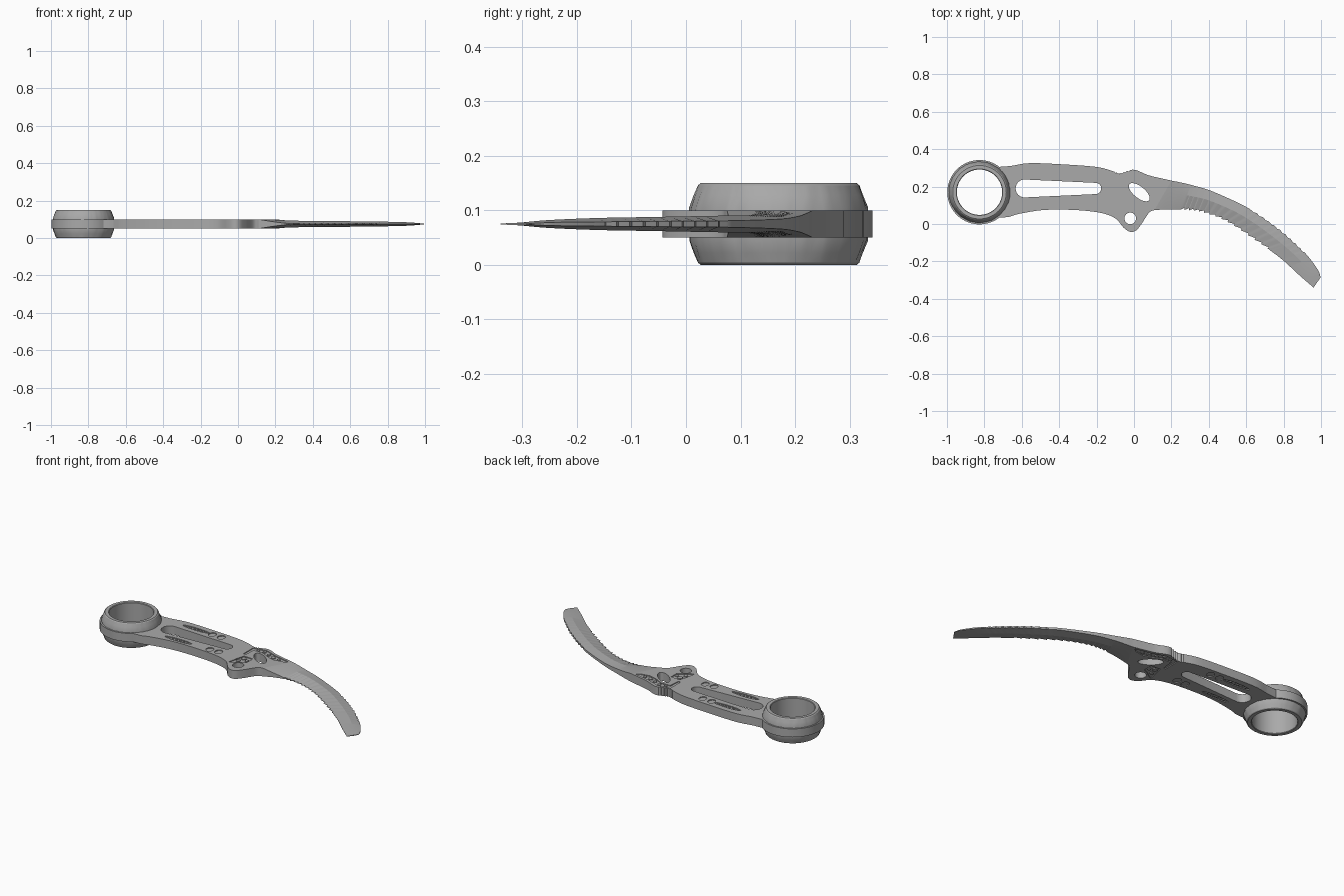
import bpy, bmesh, math, random
from mathutils import Vector

random.seed(4)
if "Cube" in bpy.data.objects:
    bpy.data.objects.remove(bpy.data.objects["Cube"])

MID = 0.075          # height of the centre plane
RING = (-0.826, 0.17)

steel = bpy.data.materials.new("grey_steel")
steel.use_nodes = True
GREY = (0.4, 0.4, 0.4, 1)
steel.diffuse_color = GREY
steel.node_tree.nodes["Principled BSDF"].inputs["Base Color"].default_value = GREY


def add_mesh(name, mesh, z=0.0, angle=25):
    obj = bpy.data.objects.new(name, mesh)
    bpy.context.collection.objects.link(obj)
    obj.location.z = z
    mesh.materials.clear()
    mesh.materials.append(steel)
    bpy.ops.object.select_all(action="DESELECT")
    obj.select_set(True)
    bpy.context.view_layer.objects.active = obj
    bpy.ops.object.shade_smooth_by_angle(angle=math.radians(angle))
    return obj


def spline(points, steps):
    """Smooth path through the points."""
    p = [Vector(q) for q in points]
    p = [p[0] * 2 - p[1]] + p + [p[-1] * 2 - p[-2]]
    out = []
    for i in range(1, len(p) - 2):
        a, b, c, d = p[i - 1:i + 3]
        for k in range(steps):
            t = k / steps
            out.append((b * 2 + (c - a) * t + (a * 2 - b * 5 + c * 4 - d) * t ** 2
                        + (b * 3 - a - c * 3 + d) * t ** 3) / 2)
    return out + [p[-2]]


def oval(cx, cy, rx, ry=None, turn=0, n=32):
    ry = ry or rx
    c, s = math.cos(turn), math.sin(turn)
    ring = [(rx * math.cos(a), ry * math.sin(a)) for a in (math.tau * i / n for i in range(n))]
    return [(cx + x * c - y * s, cy + x * s + y * c) for x, y in ring]


def plate(name, loops, z, half):
    """Flat plate with nested holes and islands."""
    curve = bpy.data.curves.new(name, "CURVE")
    curve.dimensions, curve.fill_mode, curve.extrude = "2D", "BOTH", half
    for loop in loops:
        sp = curve.splines.new("POLY")
        sp.points.add(len(loop) - 1)
        for point, xy in zip(sp.points, loop):
            point.co = (xy[0], xy[1], 0, 1)
        sp.use_cyclic_u = True
    helper = bpy.data.objects.new(name + "_helper", curve)
    mesh = bpy.data.meshes.new_from_object(helper)
    bpy.data.objects.remove(helper)
    return add_mesh(name, mesh, z)


# Handle outline: ring end, back edge with thumb grooves, guard and belly
arc = [(RING[0] + 0.172 * math.cos(a), RING[1] + 0.172 * math.sin(a))
       for a in (math.radians(308 - 256 * i / 60) for i in range(61))]
back = spline([(-0.66, 0.31), (-0.56, 0.325), (-0.4, 0.32), (-0.2, 0.305), (-0.105, 0.28),
               (-0.07, 0.275), (0, 0.29), (0.08, 0.26), (0.2, 0.232)], 8)
for i, v in enumerate(back):
    if -0.11 < v.x < -0.02 and i % 2:
        v.y -= 0.007
belly = spline([(0.11, 0.075), (0.08, 0.06), (0.04, 0), (0.01, -0.035), (-0.02, -0.042),
                (-0.055, -0.02), (-0.1, 0.03), (-0.18, 0.06), (-0.32, 0.075),
                (-0.48, 0.075), (-0.61, 0.055), (-0.67, 0.037)], 8)
outline = arc + back + belly

# Through holes: finger ring, long slot, guard oval, lanyard hole
slot = [(x, y) for cx, r, a0 in ((-0.585, 0.048, 90), (-0.205, 0.03, -90))
        for x, y in ((cx + r * math.cos(math.radians(a0 + 15 * i)),
                      0.19 + r * math.sin(math.radians(a0 + 15 * i))) for i in range(13))]
holes = [oval(*RING, 0.123, n=48), slot, oval(-0.02, 0.03, 0.031),
         oval(0.028, 0.17, 0.068, 0.03, math.radians(-39))]

# Shallow engraving: guard pockets, handle channels and dimples
engraving = [
    [(-0.08, 0.26), (-0.06, 0.262), (0, 0.272), (0.08, 0.243), (0.18, 0.222), (0.16, 0.205),
     (0.1, 0.195), (0.05, 0.21), (0, 0.235), (-0.06, 0.235), (-0.065, 0.165), (-0.08, 0.165)],
    [(-0.06, 0.145), (0, 0.14), (0, 0.085), (-0.03, 0.072), (-0.06, 0.05), (-0.085, 0.035),
     (-0.075, 0.09)]]
for x, y, r in ((-0.04, 0.25, 0.01), (0, 0.253, 0.012), (0.04, 0.235, 0.012),
                (0.08, 0.22, 0.014), (0.12, 0.214, 0.011), (-0.045, 0.12, 0.016),
                (-0.015, 0.105, 0.012), (-0.055, 0.08, 0.013)):
    engraving.append(oval(x, y, r, n=6))
for y, tilt in ((0.277, -0.02), (0.107, 0.0)):
    engraving.append(oval(-0.47, y, 0.09, 0.014, tilt, 24))
    engraving += [oval(-0.53 + 0.024 * i, y, 0.008, 0.006, n=6) for i in range(6)]
for x, y in ((-0.36, 0.272), (-0.3, 0.27), (-0.262, 0.108), (-0.205, 0.11)):
    engraving.append(oval(x, y, 0.021, 0.025, n=16))

plate("handle_core", [outline] + holes, MID, 0.020)
for name, side in (("upper", 1), ("lower", -1)):
    plate(name + "_handle_face", [outline] + holes + engraving, MID + side * 0.0225, 0.0025)

# Finger ring: lathed collar with roughened slopes
profile = [(0.121, 0.003), (0.124, 0), (0.143, 0), (0.148, 0.004), (0.155, 0.022), (0.163, 0.045),
           (0.163, 0.105), (0.155, 0.128), (0.148, 0.146), (0.143, 0.15), (0.124, 0.15),
           (0.121, 0.147)]
bm = bmesh.new()
SEG = 96
rows = []
for i in range(SEG):
    a = math.tau * i / SEG
    row = []
    for r, z in profile:
        if r > 0.15:
            r += random.uniform(-0.0015, 0.0015)
        row.append(bm.verts.new((RING[0] + r * math.cos(a), RING[1] + r * math.sin(a), z)))
    rows.append(row)
for i in range(SEG):
    a, b = rows[i], rows[(i + 1) % SEG]
    for j in range(len(profile)):
        k = (j + 1) % len(profile)
        bm.faces.new((a[j], b[j], b[k], a[k]))
bmesh.ops.recalc_face_normals(bm, faces=bm.faces)
mesh = bpy.data.meshes.new("finger_ring")
bm.to_mesh(mesh)
bm.free()
add_mesh("finger_ring", mesh)

# Blade: ridged sections lofted along the hooked spine and serrated edge
STEPS = 20
spine = spline([(0.2, 0.232), (0.25, 0.222), (0.32, 0.205), (0.43, 0.17), (0.62, 0.08),
                (0.78, -0.03), (0.91, -0.15), (0.98, -0.24), (0.998, -0.285)], STEPS)
edge = spline([(0.11, 0.075), (0.19, 0.078), (0.27, 0.075), (0.375, 0.06), (0.5, 0.01),
               (0.645, -0.085), (0.78, -0.18), (0.885, -0.275), (0.96, -0.34)], STEPS)
thick = spline([(0.025, 0.025, 0.025), (0.02, 0.021, 0.012), (0.014, 0.018, 0.003),
                (0.009, 0.016, 0.001), (0.006, 0.015, 0.001), (0.005, 0.013, 0.001),
                (0.004, 0.011, 0.001), (0.003, 0.007, 0.001), (0.001, 0.002, 0.001)], STEPS)
bm = bmesh.new()
rows = []
for i, (s, e, t) in enumerate(zip(spine, edge, thick)):
    across = (e - s).normalized()
    ridge = s.lerp(e, 0.42)
    u = i / STEPS
    if 1.7 < u < 5.6:
        e = e - across * 0.012 * (i % 5) / 4
    if 4 < u < 6:
        s = s + across * 0.007 * (i % 4) / 3
    ring = [(s, t[0]), (ridge, t[1]), (e, t[2]), (e, -t[2]), (ridge, -t[1]), (s, -t[0])]
    rows.append([bm.verts.new((p.x, p.y, h)) for p, h in ring])
for a, b in zip(rows, rows[1:]):
    for j in range(6):
        k = (j + 1) % 6
        bm.faces.new((a[j], b[j], b[k], a[k]))
bm.faces.new(rows[0])
bm.faces.new(rows[-1])
bmesh.ops.recalc_face_normals(bm, faces=bm.faces)
mesh = bpy.data.meshes.new("blade")
bm.to_mesh(mesh)
bm.free()
add_mesh("blade", mesh, MID, 15)
